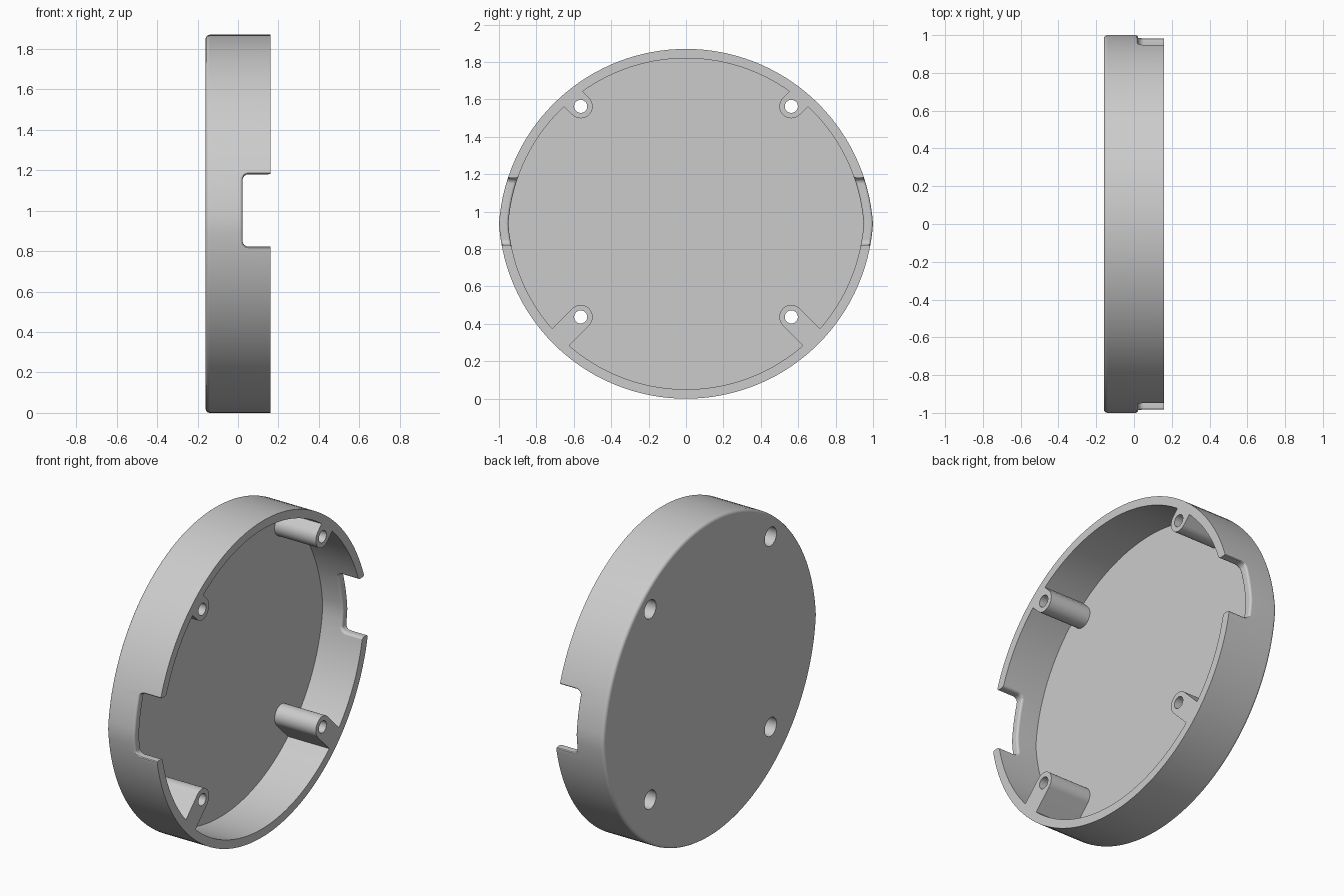
import bpy, bmesh, math
from mathutils import Vector

if "Cube" in bpy.data.objects:
    bpy.data.objects.remove(bpy.data.objects["Cube"])

grey = bpy.data.materials.new("plain_grey")
grey.use_nodes = True
COLOUR = (0.6, 0.6, 0.6, 1)
grey.diffuse_color = COLOUR
grey.node_tree.nodes["Principled BSDF"].inputs["Base Color"].default_value = COLOUR

BACK, FLOOR, RIM = -0.16, -0.11, 0.16
RADIUS, OFFSET, MID = 1.002, 0.067, 0.935   # outline: overlap of two circles
WALL, ROUND = 0.05, 0.02
BOSS_R, BOSS_AT = 0.064, 0.563
SIDES = 128


def loft(name, rings):
    """Join equal rings of points into a closed solid, capping both ends."""
    bm = bmesh.new()
    loops = [[bm.verts.new(p) for p in ring] for ring in rings]
    for a, b in zip(loops, loops[1:]):
        for i in range(len(a)):
            j = (i + 1) % len(a)
            bm.faces.new((a[i], a[j], b[j], b[i]))
    bm.faces.new(loops[0])
    bm.faces.new(loops[-1])
    bmesh.ops.recalc_face_normals(bm, faces=bm.faces[:])
    mesh = bpy.data.meshes.new(name)
    bm.to_mesh(mesh)
    bm.free()
    mesh.materials.append(grey)
    obj = bpy.data.objects.new(name, mesh)
    bpy.context.collection.objects.link(obj)
    return obj


def outline(x, r):
    ring = []
    for i in range(SIDES):
        a = math.tau * i / SIDES
        c, s = math.cos(a), math.sin(a)
        t = math.sqrt(r * r - (OFFSET * c) ** 2) - OFFSET * abs(s)
        ring.append((x, t * c, MID + t * s))
    return ring


def circle(x, y, z, r, n=32):
    return [(x, y + r * math.cos(math.tau * i / n), z + r * math.sin(math.tau * i / n))
            for i in range(n)]


def combine(target, tool, operation):
    mod = target.modifiers.new("combine", "BOOLEAN")
    mod.operation, mod.solver, mod.object = operation, "EXACT", tool
    bpy.context.view_layer.objects.active = target
    bpy.ops.object.modifier_apply(modifier=mod.name)
    bpy.data.objects.remove(tool)


# Shallow cup with a rounded back edge
steps = [math.pi / 2 * i / 4 for i in range(5)]
rings = [outline(BACK + ROUND * (1 - math.sin(a)), RADIUS - ROUND * (1 - math.cos(a)))
         for a in reversed(steps)]
rings.reverse()
rings.sort(key=lambda ring: ring[0][0])
rings += [outline(RIM, RADIUS), outline(RIM, RADIUS - WALL), outline(FLOOR, RADIUS - WALL)]
cup = loft("round_cover", rings)

# Screw bosses, each joined to the wall by a diagonal rib
for sy in (-1, 1):
    for sz in (-1, 1):
        centre = Vector((0, sy * BOSS_AT, 1 + sz * BOSS_AT))
        out = Vector((0, sy, sz)).normalized()
        side = Vector((0, -out.z, out.y))
        reach = 0.077 if sz > 0 else 0.168
        pts = [centre + BOSS_R * (side * math.cos(a) - out * math.sin(a))
               for a in [math.pi * i / 16 for i in range(17)]]
        pts += [centre + out * reach - side * BOSS_R, centre + out * reach + side * BOSS_R]
        boss = loft("screw_boss", [[p + Vector((x, 0, 0)) for p in pts]
                                   for x in (FLOOR - 0.02, RIM)])
        combine(cup, boss, "UNION")

# Screw holes with a wider recess from the back
for sy in (-1, 1):
    for sz in (-1, 1):
        y, z = sy * BOSS_AT, 1 + sz * BOSS_AT
        profile = [(BACK - 0.1, 0.055), (0, 0.055), (0, 0.035), (RIM + 0.1, 0.035)]
        hole = loft("screw_hole", [circle(x, y, z, r) for x, r in profile])
        combine(cup, hole, "DIFFERENCE")

# Notches through both side walls, with rounded inner corners
LOW, HIGH, DEEP, CORNER = 0.822, 1.18, 0.022, 0.03
section = [(RIM + 0.1, LOW)]
for a in steps:
    section.append((DEEP + CORNER * (1 - math.sin(a)), LOW + CORNER * (1 - math.cos(a))))
for a in reversed(steps):
    section.append((DEEP + CORNER * (1 - math.sin(a)), HIGH - CORNER * (1 - math.cos(a))))
section.append((RIM + 0.1, HIGH))
notch = loft("notch", [[(x, y, z) for x, z in section] for y in (-1.2, 1.2)])
combine(cup, notch, "DIFFERENCE")

# Soften the notch edges
bm = bmesh.new()
bm.from_mesh(cup.data)
bm.normal_update()


def is_notch_edge(e):
    if len(e.link_faces) != 2:
        return False
    inside = all(v.co.x > DEEP - 0.005 and abs(v.co.z - 1) < 0.185 for v in e.verts)
    on_rim = all(v.co.x > RIM - 0.001 for v in e.verts)
    slopes = sorted(abs(f.normal.y) for f in e.link_faces)
    return inside and not on_rim and slopes[0] < 0.1 and slopes[1] > 0.85


bmesh.ops.bevel(bm, geom=[e for e in bm.edges if is_notch_edge(e)], offset=0.013,
                segments=3, profile=0.5, affect="EDGES", clamp_overlap=False)
bm.to_mesh(cup.data)
bm.free()

# Smooth curves, crisp edges
for o in bpy.context.selected_objects:
    o.select_set(False)
cup.select_set(True)
bpy.context.view_layer.objects.active = cup
bpy.ops.object.shade_smooth_by_angle(angle=math.radians(32))
weighted = cup.modifiers.new("even_shading", "WEIGHTED_NORMAL")
weighted.keep_sharp = True
